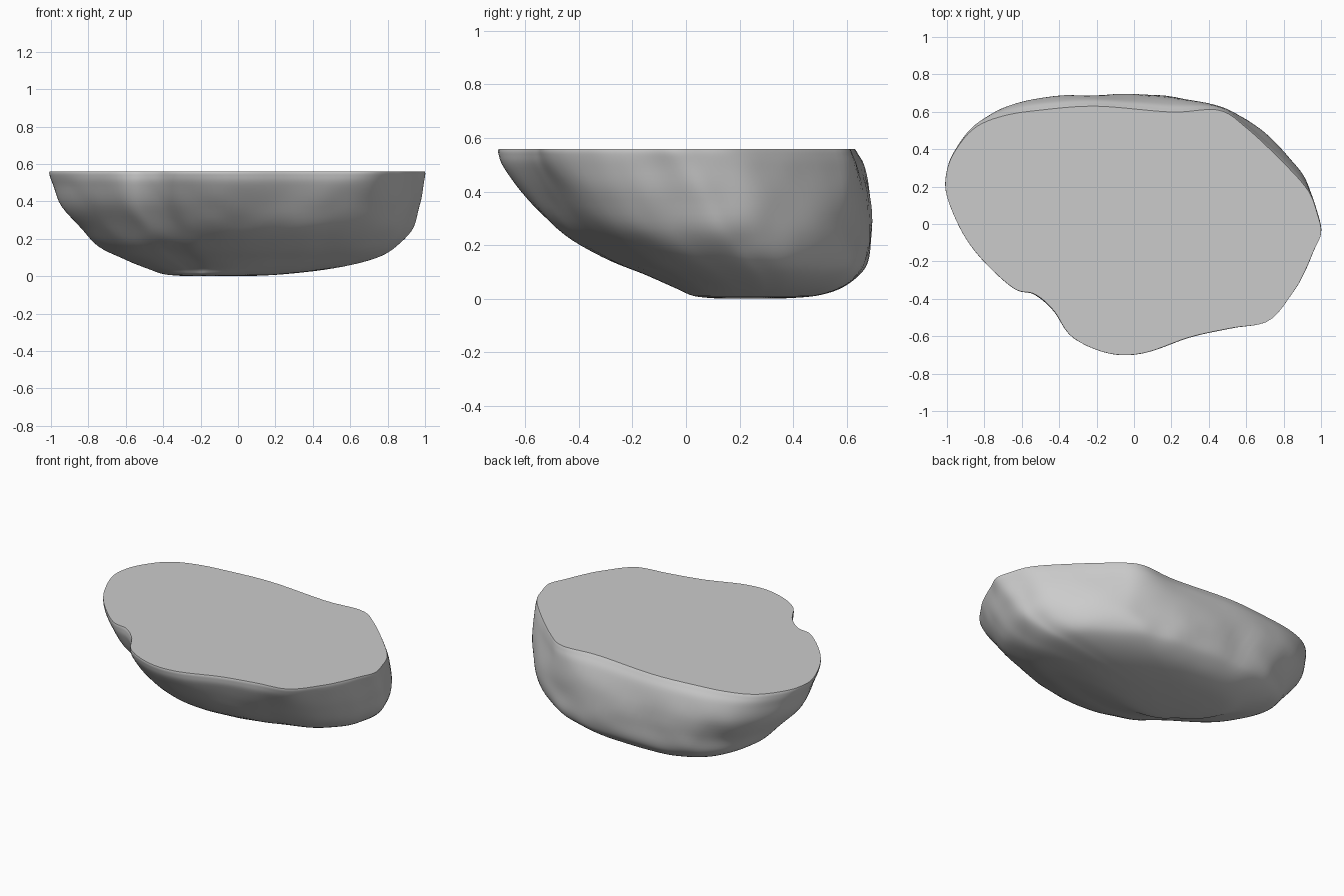
import bpy
import bmesh
import math
from mathutils import Vector, noise

SEGMENTS = 144
RINGS = 44

# Outline of the flat top, clockwise from the left tip
RIM = [(1, -.02), (.96, -.12), (.91, -.24), (.85, -.35), (.72, -.51), (.52, -.55),
       (.3, -.6), (.05, -.69), (-.14, -.69), (-.33, -.6), (-.43, -.45), (-.53, -.36),
       (-.64, -.33), (-.8, -.18), (-.91, -.03), (-1, .17), (-1, .3), (-.95, .41),
       (-.85, .52), (-.7, .58), (-.5, .61), (-.2, .63), (.2, .6), (.45, .61),
       (.6, .52), (.8, .34), (.93, .2), (.98, .08)]

# Rounder outline of the body below, point for point, in a unit square
BELT = [(1, 0), (.97, -.2), (.93, -.36), (.85, -.52), (.71, -.7), (.52, -.83),
        (.3, -.93), (.05, -1), (-.14, -.99), (-.33, -.88), (-.45, -.72), (-.55, -.61),
        (-.66, -.51), (-.82, -.3), (-.93, -.06), (-1, .2), (-1, .42), (-.95, .62),
        (-.85, .78), (-.72, .89), (-.53, .97), (-.22, 1), (.2, .98), (.45, .89),
        (.6, .78), (.8, .55), (.93, .33), (.98, .14)]

# Height, x range, y range and share of the belt outline, from the rim down
LEVELS = [(.56, -1, 1, -.69, .63, 0), (.54, -1, 1, -.69, .643, .1),
          (.49, -.985, .99, -.67, .668, .35), (.38, -.94, .97, -.59, .69, .75),
          (.25, -.82, .93, -.47, .69, 1), (.15, -.73, .84, -.31, .68, 1),
          (.09, -.61, .71, -.16, .65, 1), (.04, -.48, .5, -.04, .58, 1),
          (.01, -.39, .24, .03, .48, 1), (0, -.27, .04, .13, .34, 1)]


def spline(points, t, closed):
    """Smooth curve through points, with t from zero to one."""
    count = len(points)
    place = t * (count if closed else count - 1)
    i = min(int(place), count - 1 if closed else count - 2)
    f = place - i

    def pick(k):
        return Vector(points[k % count if closed else max(0, min(count - 1, k))])

    a, b, c, d = (pick(i + k) for k in (-1, 0, 1, 2))
    return b + (f * (c - a) + f**2 * (2*a - 5*b + 4*c - d) + f**3 * (3*b - a - 3*c + d)) / 2


def fit(value, low, high):
    """Stretch a value between minus one and one to a range."""
    return (low + high) / 2 + value * (high - low) / 2


def ring_points(t):
    z, x0, x1, y0, y1, share = spline(LEVELS, t, False)
    for s in range(SEGMENTS):
        p = spline(RIM, s / SEGMENTS, True)
        p.y = p.y / (.63 if p.y > 0 else .69)
        p = p.lerp(spline(BELT, s / SEGMENTS, True), share)
        point = Vector((fit(p.x, x0, x1), fit(p.y, y0, y1), z))
        # Broad worn lumps, fading out at the rim and underneath
        strength = .018 * math.sin(math.pi * t) ** 2
        lump = noise.noise(point * 3.2) + .4 * noise.noise(point * 7)
        yield point + Vector((p.x, p.y, 0)).normalized() * lump * strength


# Rock body lofted from rim to underside
bm = bmesh.new()
rings = [[bm.verts.new(p) for p in ring_points(r / RINGS)] for r in range(RINGS + 1)]
for upper, lower in zip(rings, rings[1:]):
    for s in range(SEGMENTS):
        n = (s + 1) % SEGMENTS
        bm.faces.new((upper[s], lower[s], lower[n], upper[n]))

# Flat top and underside
top = bm.faces.new(rings[0])
bm.faces.new(rings[-1])
bmesh.ops.recalc_face_normals(bm, faces=bm.faces)

# Smooth body with a crisp rim
for face in bm.faces:
    face.smooth = face is not top
for edge in top.edges:
    edge.smooth = False

cube = bpy.data.objects.get("Cube")
if cube:
    bpy.data.objects.remove(cube, do_unlink=True)

mesh = bpy.data.meshes.new("rock_slab")
bm.to_mesh(mesh)
bm.free()
rock = bpy.data.objects.new("rock_slab", mesh)
bpy.context.collection.objects.link(rock)

# Plain stone colour
stone = bpy.data.materials.new("stone_grey")
stone.use_nodes = True
colour = (.6, .6, .6, 1)
stone.diffuse_color = colour
stone.node_tree.nodes["Principled BSDF"].inputs["Base Color"].default_value = colour
mesh.materials.append(stone)
